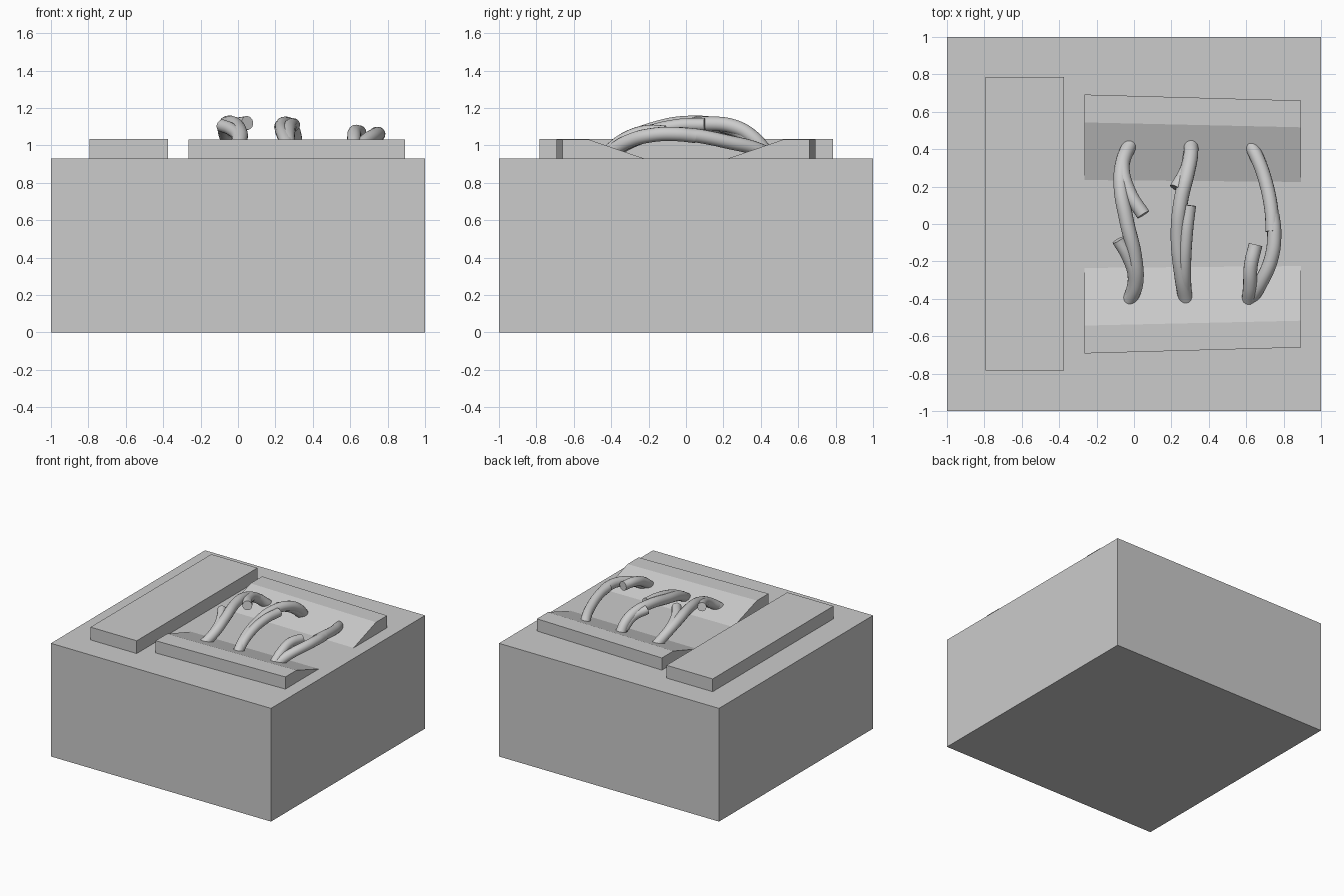
import bpy, bmesh

if "Cube" in bpy.data.objects:
    bpy.data.objects.remove(bpy.data.objects["Cube"])

TOP = 0.93     # top of the base
RIM = 1.03     # top of the raised pieces


def mesh_object(name, verts, faces):
    mesh = bpy.data.meshes.new(name)
    mesh.from_pydata(verts, [], faces)
    bm = bmesh.new()
    bm.from_mesh(mesh)
    bmesh.ops.recalc_face_normals(bm, faces=bm.faces)
    bm.to_mesh(mesh)
    bm.free()
    obj = bpy.data.objects.new(name, mesh)
    bpy.context.collection.objects.link(obj)
    return obj


def box(name, x0, x1, y0, y1, z0, z1):
    bpy.ops.mesh.primitive_cube_add(size=1, location=((x0 + x1) / 2, (y0 + y1) / 2, (z0 + z1) / 2))
    obj = bpy.context.object
    obj.name = name
    obj.scale = (x1 - x0, y1 - y0, z1 - z0)
    bpy.ops.object.transform_apply(location=False, rotation=False, scale=True)


def ramp(name, side):
    # flat rim sloping down to the middle, slightly tapered along x
    verts = []
    for x, outer, crest, toe in ((-0.265, 0.692, 0.543, 0.235), (0.893, 0.66, 0.517, 0.225)):
        verts += [(x, side * outer, TOP), (x, side * outer, RIM), (x, side * crest, RIM), (x, side * toe, TOP)]
    faces = [(0, 1, 2, 3), (7, 6, 5, 4)] + [(i, (i + 1) % 4, (i + 1) % 4 + 4, i + 4) for i in range(4)]
    mesh_object(name, verts, faces)


def tube(name, points, radius=0.039):
    curve = bpy.data.curves.new(name, 'CURVE')
    curve.dimensions = '3D'
    curve.bevel_depth = radius
    curve.bevel_resolution = 6
    curve.resolution_u = 10
    curve.use_fill_caps = True
    spline = curve.splines.new('BEZIER')
    spline.bezier_points.add(len(points) - 1)
    for bp, co in zip(spline.bezier_points, points):
        bp.co = co
        bp.handle_left_type = bp.handle_right_type = 'AUTO'
    obj = bpy.data.objects.new(name, curve)
    bpy.context.collection.objects.link(obj)
    bpy.ops.object.select_all(action='DESELECT')
    obj.select_set(True)
    bpy.context.view_layer.objects.active = obj
    bpy.ops.object.convert(target='MESH')
    bpy.ops.object.shade_smooth_by_angle()


# Base and raised side slab
box("base", -1, 1, -1, 1, 0, TOP)
box("side_slab", -0.793, -0.373, -0.782, 0.786, TOP, 1.035)

# Facing ramps
ramp("front_ramp", -1)
ramp("back_ramp", 1)

# Left bent strand with two loose ends
tube("left_strand", [(-0.03, -0.42, 0.95), (0.01, -0.32, 1.025), (0.005, -0.18, 1.085), (-0.04, 0.02, 1.12),
                     (-0.07, 0.2, 1.10), (-0.06, 0.33, 1.045), (-0.02, 0.43, 0.96)])
tube("left_front_stub", [(-0.02, -0.4, 0.97), (0.0, -0.28, 1.045), (-0.035, -0.17, 1.085), (-0.085, -0.085, 1.105)], 0.034)
tube("left_back_stub", [(-0.03, 0.42, 0.97), (-0.06, 0.3, 1.065), (-0.02, 0.16, 1.105), (0.05, 0.05, 1.12)], 0.037)

# Middle strand with two loose ends
tube("middle_strand", [(0.28, -0.42, 0.95), (0.255, -0.28, 1.03), (0.235, -0.06, 1.09), (0.25, 0.12, 1.115),
                       (0.285, 0.27, 1.095), (0.303, 0.36, 1.04), (0.305, 0.43, 0.96)])
tube("middle_front_stub", [(0.275, -0.4, 0.96), (0.27, -0.25, 1.05), (0.28, -0.05, 1.105), (0.297, 0.1, 1.11)], 0.035)
tube("middle_back_stub", [(0.3, 0.38, 1.0), (0.28, 0.29, 1.07), (0.225, 0.19, 1.105)], 0.036)

# Right strand, made of a front and a back piece, with one loose end
tube("right_strand_front", [(0.612, -0.42, 0.95), (0.68, -0.31, 1.02), (0.735, -0.18, 1.055), (0.75, -0.05, 1.06), (0.74, 0.05, 1.05)], 0.038)
tube("right_strand_back", [(0.74, -0.04, 1.062), (0.735, 0.07, 1.05), (0.70, 0.24, 1.015), (0.66, 0.35, 0.99), (0.62, 0.43, 0.96)], 0.037)
tube("right_front_stub", [(0.612, -0.42, 0.96), (0.62, -0.33, 1.03), (0.625, -0.22, 1.07), (0.65, -0.11, 1.07)], 0.037)
